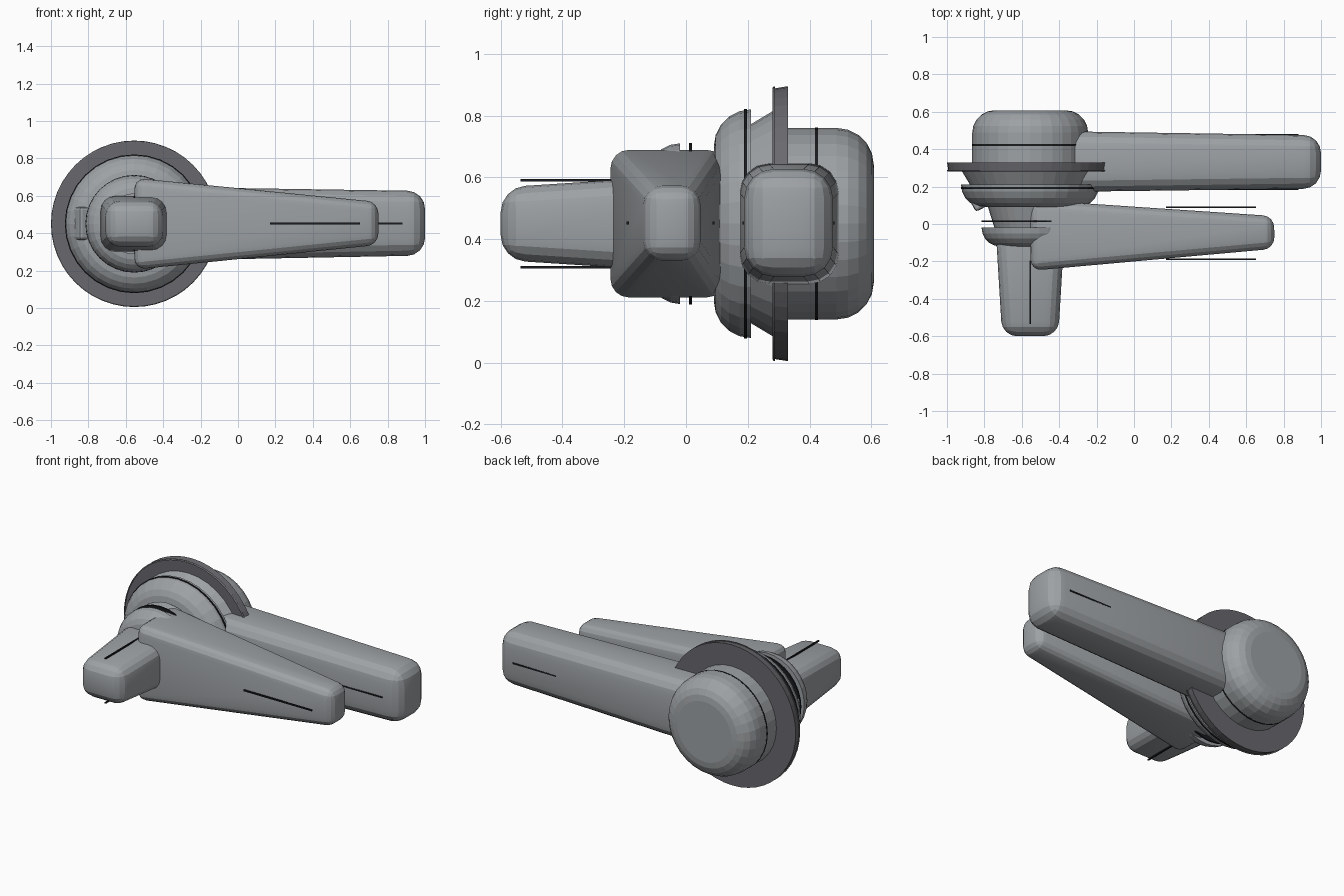
import bpy, bmesh
from math import sin, cos, pi, radians
from mathutils import Vector, Matrix

cube = bpy.data.objects.get("Cube")
if cube:
    bpy.data.objects.remove(cube)

AXIS_X, AXIS_Z = -0.555, 0.45


def material(name, colour):
    m = bpy.data.materials.new(name)
    m.use_nodes = True
    rgba = (*colour, 1)
    m.diffuse_color = rgba
    m.node_tree.nodes["Principled BSDF"].inputs["Base Color"].default_value = rgba
    return m


GREY = material("light grey metal", (0.34, 0.36, 0.375))
DARK = material("dark grey metal", (0.14, 0.14, 0.155))
BLACK = material("black seam", (0.01, 0.011, 0.013))


def finish(bm, name, mat):
    bmesh.ops.recalc_face_normals(bm, faces=bm.faces)
    mesh = bpy.data.meshes.new(name)
    bm.to_mesh(mesh)
    bm.free()
    mesh.materials.append(mat)
    obj = bpy.data.objects.new(name, mesh)
    bpy.context.collection.objects.link(obj)
    return obj


def smooth(obj, angle):
    bpy.ops.object.select_all(action="DESELECT")
    obj.select_set(True)
    bpy.context.view_layer.objects.active = obj
    bpy.ops.object.shade_smooth_by_angle(angle=radians(angle))


def turned(name, y0, y1, radius, round0, round1, mat, sides=32):
    """Solid turned around the pivot axis, with rounded rims."""
    steps = 5
    arc = [i / steps * pi / 2 for i in range(steps + 1)]
    prof = [(y0 + round0 * (1 - sin(a)), radius - round0 * (1 - cos(a)))
            for a in reversed(arc)] if round0 else [(y0, radius)]
    prof += [(y1 - round1 * (1 - sin(a)), radius - round1 * (1 - cos(a)))
             for a in arc] if round1 else [(y1, radius)]
    if round0:
        prof[:steps + 1] = prof[:steps + 1][::-1]
    bm = bmesh.new()
    rings = []
    for y, r in prof:
        rings.append([bm.verts.new((AXIS_X + r * cos(2 * pi * k / sides), y,
                                    AXIS_Z + r * sin(2 * pi * k / sides)))
                      for k in range(sides)])
    for a, b in zip(rings, rings[1:]):
        for k in range(sides):
            n = (k + 1) % sides
            bm.faces.new((a[k], a[n], b[n], b[k]))
    bm.faces.new(rings[0])
    bm.faces.new(rings[-1])
    return finish(bm, name, mat)


def limb(name, base, tip, base_size, tip_size, bevel):
    """Tapered rounded bar; sizes are (across, height)."""
    base, tip = Vector(base), Vector(tip)
    across = (tip - base).normalized().cross(Vector((0, 0, 1)))
    bm = bmesh.new()
    ends = []
    for centre, (w, h) in ((base, base_size), (tip, tip_size)):
        ends.append([bm.verts.new(centre + across * w / 2 * s + Vector((0, 0, h / 2 * t)))
                     for s, t in ((-1, -1), (1, -1), (1, 1), (-1, 1))])
    a, b = ends
    bm.faces.new(a)
    bm.faces.new(b)
    for k in range(4):
        n = (k + 1) % 4
        bm.faces.new((a[k], a[n], b[n], b[k]))
    bmesh.ops.recalc_face_normals(bm, faces=bm.faces)
    bmesh.ops.bevel(bm, geom=bm.edges[:], offset=bevel, segments=4,
                    profile=0.5, affect="EDGES", clamp_overlap=True)
    obj = finish(bm, name, GREY)
    smooth(obj, 15)
    return obj


def box(name, centre, size, mat, turn=0, bevel=0):
    bm = bmesh.new()
    bmesh.ops.create_cube(bm, size=1, matrix=Matrix.Diagonal((*size, 1)))
    if bevel:
        bmesh.ops.bevel(bm, geom=bm.edges[:], offset=bevel, segments=2,
                        profile=0.5, affect="EDGES")
    bm.transform(Matrix.Translation(centre) @ Matrix.Rotation(radians(turn), 4, "Z"))
    return finish(bm, name, mat)


# Turned pivot bodies
turned("rear_housing", 0.29, 0.608, 0.31, 0, 0.12, GREY)
turned("middle_housing", 0.09, 0.31, 0.37, 0.12, 0.02, GREY)
turned("front_collar", -0.12, 0.2, 0.26, 0.1, 0, GREY)
turned("flange_disc", 0.28, 0.33, 0.445, 0.008, 0, DARK, 48)

# Seam bands around the bodies
for name, y, r in (("rear_seam", 0.422, 0.31), ("middle_seam", 0.193, 0.37),
                   ("collar_seam", 0.015, 0.26)):
    turned(name, y - 0.005, y + 0.005, r + 0.001, 0, 0, BLACK)

# Arms and the forward lever
limb("rear_arm", (-0.6, 0.334, 0.45), (1.0, 0.332, 0.453), (0.33, 0.4), (0.285, 0.345), 0.095)
limb("front_arm", (-0.555, -0.06, 0.45), (0.75, -0.045, 0.452), (0.38, 0.49), (0.175, 0.23), 0.06)
limb("forward_lever", (AXIS_X, -0.02, 0.45), (AXIS_X, -0.6, 0.45), (0.37, 0.31), (0.3, 0.235), 0.08)

# Side lug on the collar
box("side_lug", (-0.825, 0.132, 0.452), (0.1, 0.1, 0.175), GREY, 28, 0.015)

# Thin slot strips, one on each side of every limb
for side, s in (("a", -1), ("b", 1)):
    box("front_arm_strip_" + side, (0.412, -0.05 + s * 0.139, 0.452), (0.48, 0.008, 0.009), BLACK)
    box("rear_arm_strip_" + side, (0.64, 0.332 + s * 0.145, 0.452), (0.48, 0.008, 0.009), BLACK)
    box("lever_strip_" + side, (AXIS_X, -0.365, 0.45 + s * 0.141), (0.009, 0.34, 0.008), BLACK)
